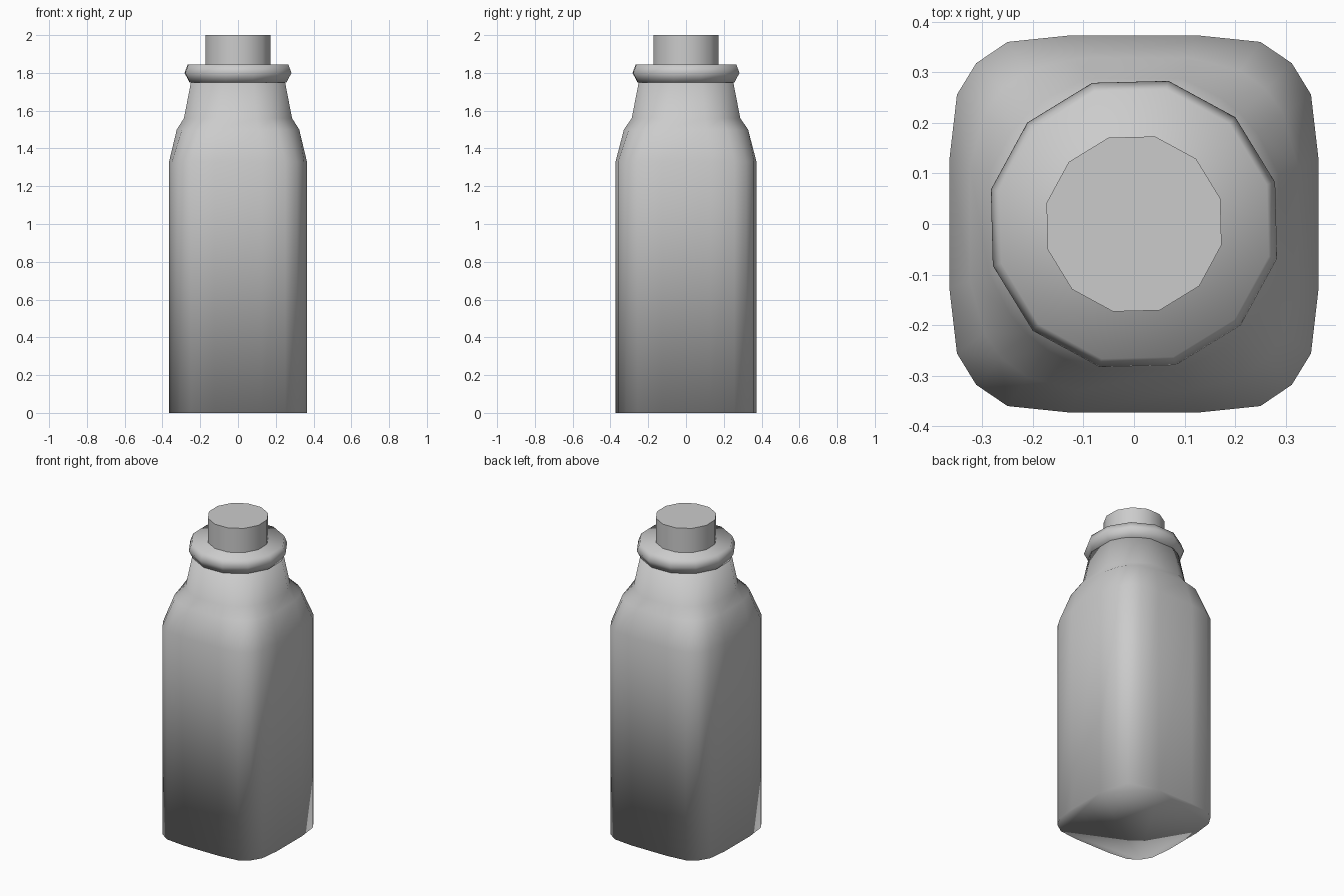
import bpy, bmesh
from math import sin, cos, pi, hypot, radians

cube = bpy.data.objects.get("Cube")
if cube:
    bpy.data.objects.remove(cube, do_unlink=True)

GREY = (0.6, 0.6, 0.6, 1)
mat = bpy.data.materials.new("plain_grey")
mat.use_nodes = True
mat.diffuse_color = GREY
mat.node_tree.nodes["Principled BSDF"].inputs["Base Color"].default_value = GREY


def loft(name, rings):
    """Skin a stack of equal-length rings and cap both ends."""
    bm = bmesh.new()
    loops = [[bm.verts.new(p) for p in ring] for ring in rings]
    n = len(loops[0])
    for a, b in zip(loops, loops[1:]):
        for i in range(n):
            j = (i + 1) % n
            bm.faces.new((a[i], a[j], b[j], b[i]))
    bm.faces.new(loops[0][::-1])
    bm.faces.new(loops[-1])
    bmesh.ops.recalc_face_normals(bm, faces=bm.faces)
    mesh = bpy.data.meshes.new(name)
    bm.to_mesh(mesh)
    bm.free()
    mesh.materials.append(mat)
    mesh.shade_smooth()
    obj = bpy.data.objects.new(name, mesh)
    bpy.context.collection.objects.link(obj)
    return obj


def circle(r, z, turn, n=12):
    return [(r * cos(turn + 2 * pi * i / n), r * sin(turn + 2 * pi * i / n), z)
            for i in range(n)]


# Rounded-square section: one quadrant mirrored round into a full loop
quad = [(0.365, 0.127), (0.35, 0.256), (0.312, 0.318), (0.25, 0.36), (0.125, 0.373)]
section = (quad + [(-x, y) for x, y in quad[::-1]]
           + [(-x, -y) for x, y in quad] + [(x, -y) for x, y in quad[::-1]])


def blend(z, roundness, r=0.3):
    """Section at height z, blended from rounded square to circle."""
    out = []
    for x, y in section:
        k = 1 - roundness + roundness * r / hypot(x, y)
        out.append((x * k, y * k, z))
    return out


# Body with shoulders running into the round neck
loft("bottle_body", [blend(0, 0), blend(1.33, 0), blend(1.5, 0.5),
                     blend(1.56, 1, 0.303), blend(1.75, 1, 0.264)])

# Flared lip
turn = radians(16.5)
loft("bottle_lip", [circle(0.265, 1.75, turn), circle(0.291, 1.8, turn),
                    circle(0.274, 1.845, turn)])

# Stopper
stopper = loft("stopper", [circle(0.178, 1.82, turn), circle(0.178, 2.0, turn)])
bpy.context.view_layer.objects.active = stopper
stopper.select_set(True)
bpy.ops.object.shade_smooth_by_angle(angle=radians(40))
